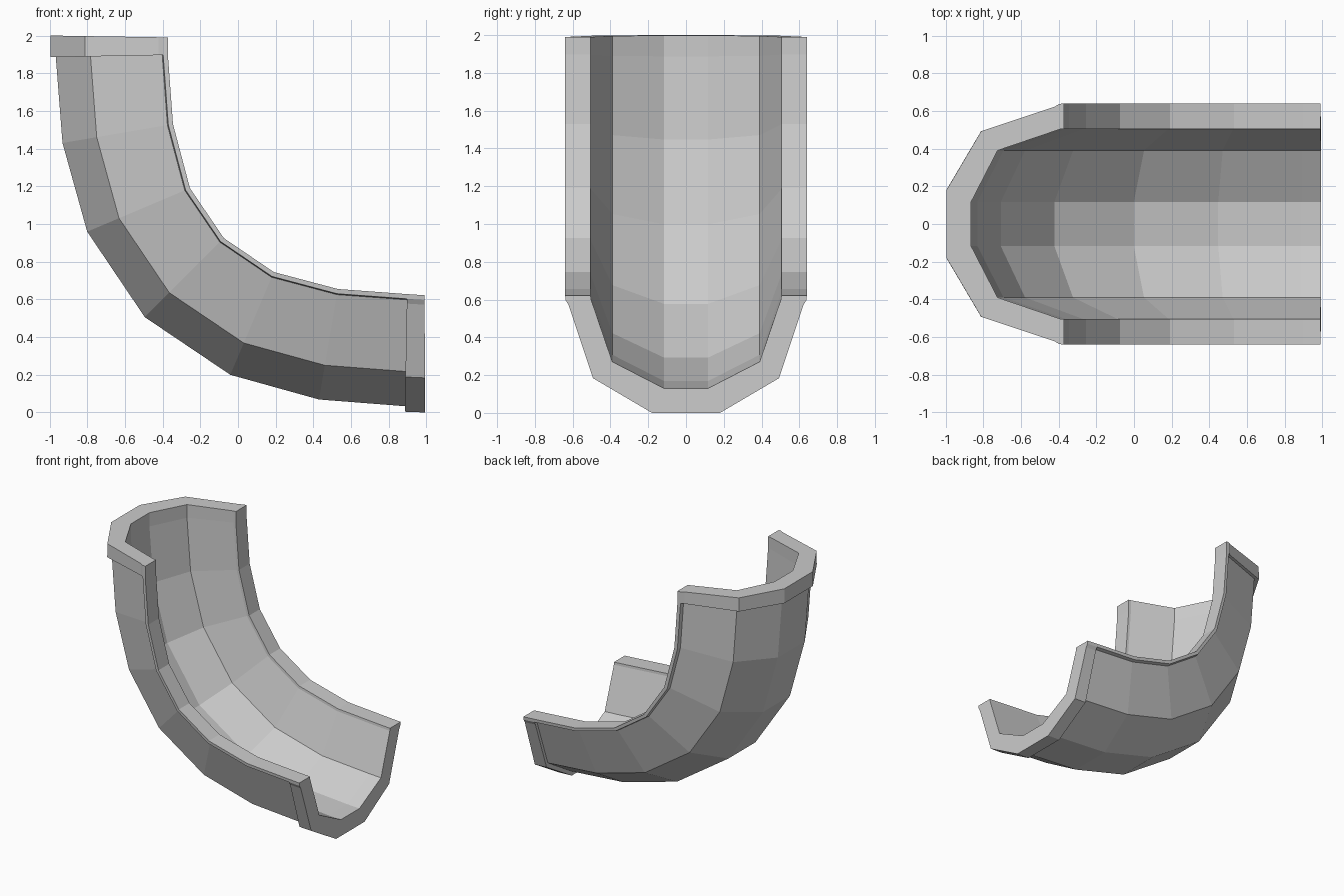
import bpy, bmesh
from mathutils import Vector

if "Cube" in bpy.data.objects:
    bpy.data.objects.remove(bpy.data.objects["Cube"])

# Half cross-sections as (half width, height above channel base), lip to bottom
INNER = [(0.505, 0.62), (0.503, 0.60), (0.39, 0.27), (0.117, 0.13)]
BODY = [(0.64, 0.62), (0.637, 0.595), (0.605, 0.59), (0.475, 0.212), (0.17, 0.029)]
FLANGE = [(0.64, 0.62), (0.637, 0.595), (0.622, 0.57), (0.492, 0.183), (0.18, 0.0)]
DEPTH = 0.62


def section(outer):
    """Closed U-shaped section: outside down and up, then inside back."""
    out = outer + [(-y, h) for y, h in reversed(outer)]
    inn = [(-y, h) for y, h in INNER] + list(reversed(INNER))
    return out + inn


def swap(p):
    """Reflect an (x, z) point across the bend's diagonal."""
    return (p[1] - 1, p[0] + 1)


# Stations along the bend: (base point, rim point, outer section)
half = [
    ((0.993, 0.0), (0.99, 0.622), FLANGE),
    ((0.885, 0.004), (0.897, 0.628), FLANGE),
    ((0.885, 0.004), (0.897, 0.628), BODY),
    ((0.425, 0.04), (0.53, 0.655), BODY),
    ((-0.052, 0.173), (0.19, 0.745), BODY),
]
middle = [((-0.515, 0.485), (-0.075, 0.925), BODY)]
stations = half + middle + [(swap(b), swap(r), s) for b, r, s in reversed(half)]
stations[-1] = ((-0.995, 2.0), (-0.372, 1.99), FLANGE)

# Curved channel with a collar at each end
bm = bmesh.new()
rings = []
for b, r, outer in stations:
    base, rim = Vector((b[0], 0, b[1])), Vector((r[0], 0, r[1]))
    rings.append([bm.verts.new(base.lerp(rim, h / DEPTH) + Vector((0, y, 0)))
                  for y, h in section(outer)])
n = len(rings[0])
for a, b in zip(rings, rings[1:]):
    for i in range(n):
        j = (i + 1) % n
        bm.faces.new((a[i], a[j], b[j], b[i]))
# End caps as strips between outside and inside
no, ni = len(BODY), len(INNER)
for ring in (rings[0], rings[-1]):
    o, q = ring[:2 * no], list(reversed(ring[2 * no:]))
    # drop the extra outer lip point so both sides pair up
    bm.faces.new((o[0], o[1], o[2], q[1], q[0]))
    for k in range(1, 2 * ni - 2):
        bm.faces.new((o[k + 1], o[k + 2], q[k + 1], q[k]))
    bm.faces.new((o[-3], o[-2], o[-1], q[-1], q[-2]))
bmesh.ops.remove_doubles(bm, verts=bm.verts[:], dist=0.0005)
bmesh.ops.recalc_face_normals(bm, faces=bm.faces[:])
mesh = bpy.data.meshes.new("curved_channel")
bm.to_mesh(mesh)
bm.free()
bpy.context.collection.objects.link(bpy.data.objects.new("curved_channel", mesh))
